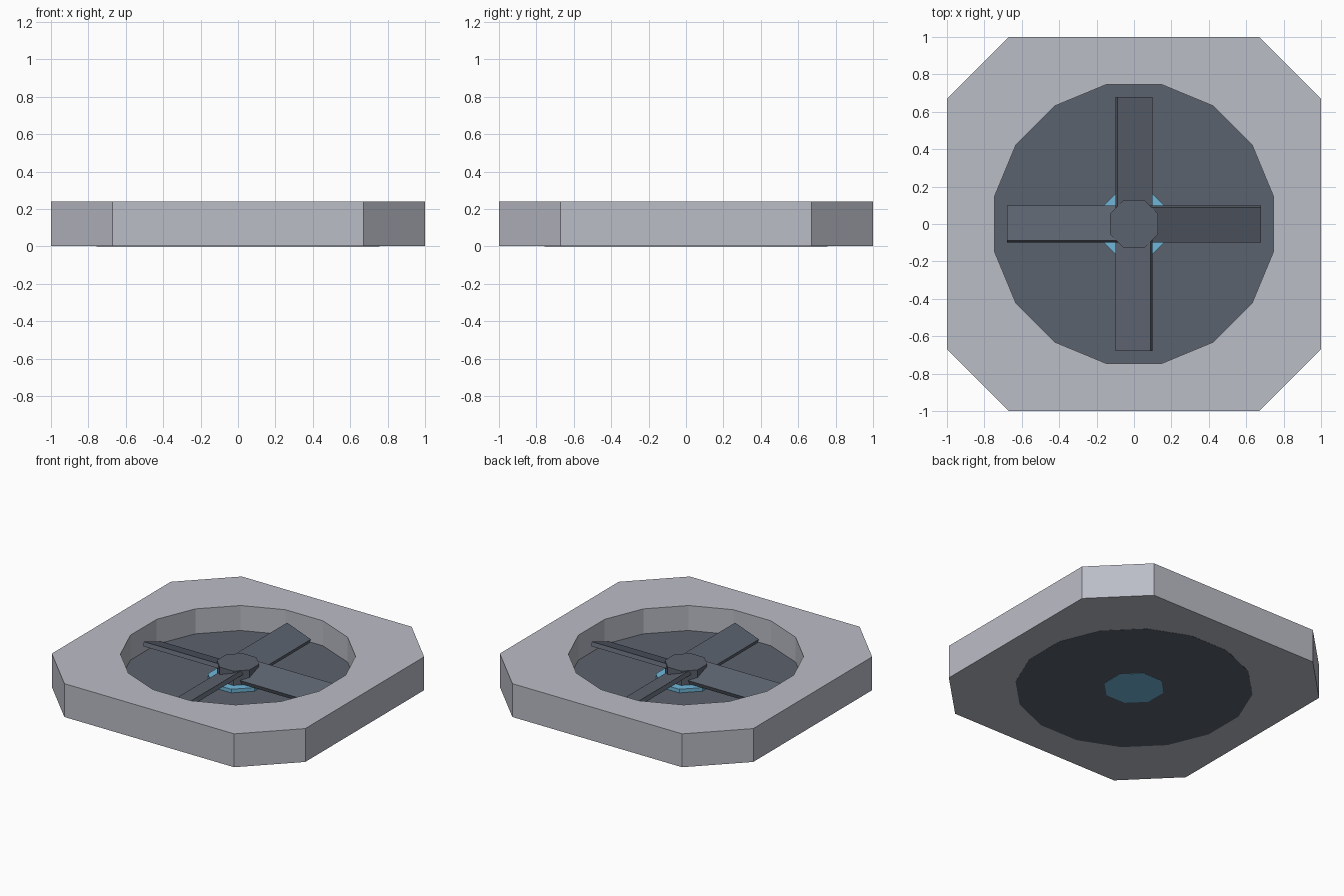
import bpy, bmesh, math
from mathutils import Matrix, Vector

if "Cube" in bpy.data.objects:
    bpy.data.objects.remove(bpy.data.objects["Cube"])


def material(name, rgb):
    m = bpy.data.materials.new(name)
    m.diffuse_color = (*rgb, 1)
    m.use_nodes = True
    m.node_tree.nodes["Principled BSDF"].inputs["Base Color"].default_value = m.diffuse_color
    return m


GREY = material("light grey", (0.50, 0.51, 0.57))
DARK = material("dark slate", (0.105, 0.122, 0.155))
BLUE = material("light blue", (0.16, 0.47, 0.70))


def finish(bm, name, mat):
    bmesh.ops.recalc_face_normals(bm, faces=bm.faces)
    me = bpy.data.meshes.new(name)
    bm.to_mesh(me)
    bm.free()
    me.materials.append(mat)
    ob = bpy.data.objects.new(name, me)
    bpy.context.collection.objects.link(ob)
    return ob


def ring(radius, sides):
    # polygon with flat sides facing the axes
    return [(radius * math.cos(2 * math.pi * (i + 0.5) / sides),
             radius * math.sin(2 * math.pi * (i + 0.5) / sides)) for i in range(sides)]


def prism(name, points, z0, z1, mat):
    bm = bmesh.new()
    low = [bm.verts.new((x, y, z0)) for x, y in points]
    high = [bm.verts.new((x, y, z1)) for x, y in points]
    bm.faces.new(low[::-1])
    bm.faces.new(high)
    n = len(points)
    for i in range(n):
        j = (i + 1) % n
        bm.faces.new((low[i], low[j], high[j], high[i]))
    return finish(bm, name, mat)


# Housing: chamfered square with a 16-sided opening
C = 0.67
outer = [(1, -C), (1, C), (C, 1), (-C, 1), (-1, C), (-1, -C), (-C, -1), (C, -1)]
bm = bmesh.new()
walls = []
for pts in (outer, ring(0.76, 16)):
    loops = [[bm.verts.new((x, y, z)) for x, y in pts] for z in (0.002, 0.24)]
    walls.append(loops)
    n = len(pts)
    for i in range(n):
        j = (i + 1) % n
        bm.faces.new((loops[0][i], loops[0][j], loops[1][j], loops[1][i]))
for level in (0, 1):
    edges = []
    for loops in walls:
        vs = loops[level]
        edges += [bm.edges.get((vs[i], vs[(i + 1) % len(vs)])) for i in range(len(vs))]
    bmesh.ops.triangle_fill(bm, edges=edges, use_beauty=True)
finish(bm, "housing", GREY)

# Back plate, light base under the hub, and the hub itself
prism("back_plate", ring(0.77, 16), 0.001, 0.062, DARK)
prism("hub_light", ring(0.20, 8), 0.0, 0.088, BLUE)
prism("hub", ring(0.14, 8), 0.07, 0.19, DARK)

# Four pitched fan blades
for k in range(4):
    bm = bmesh.new()
    bmesh.ops.create_cube(bm, size=1)
    bm.transform(Matrix.Rotation(math.radians(90 * k), 4, 'Z')
                 @ Matrix.Translation(Vector((0.38, 0, 0.14)))
                 @ Matrix.Rotation(math.radians(20), 4, 'X')
                 @ Matrix.Diagonal((0.60, 0.20, 0.03, 1)))
    finish(bm, f"fan_blade_{k + 1}", DARK)
